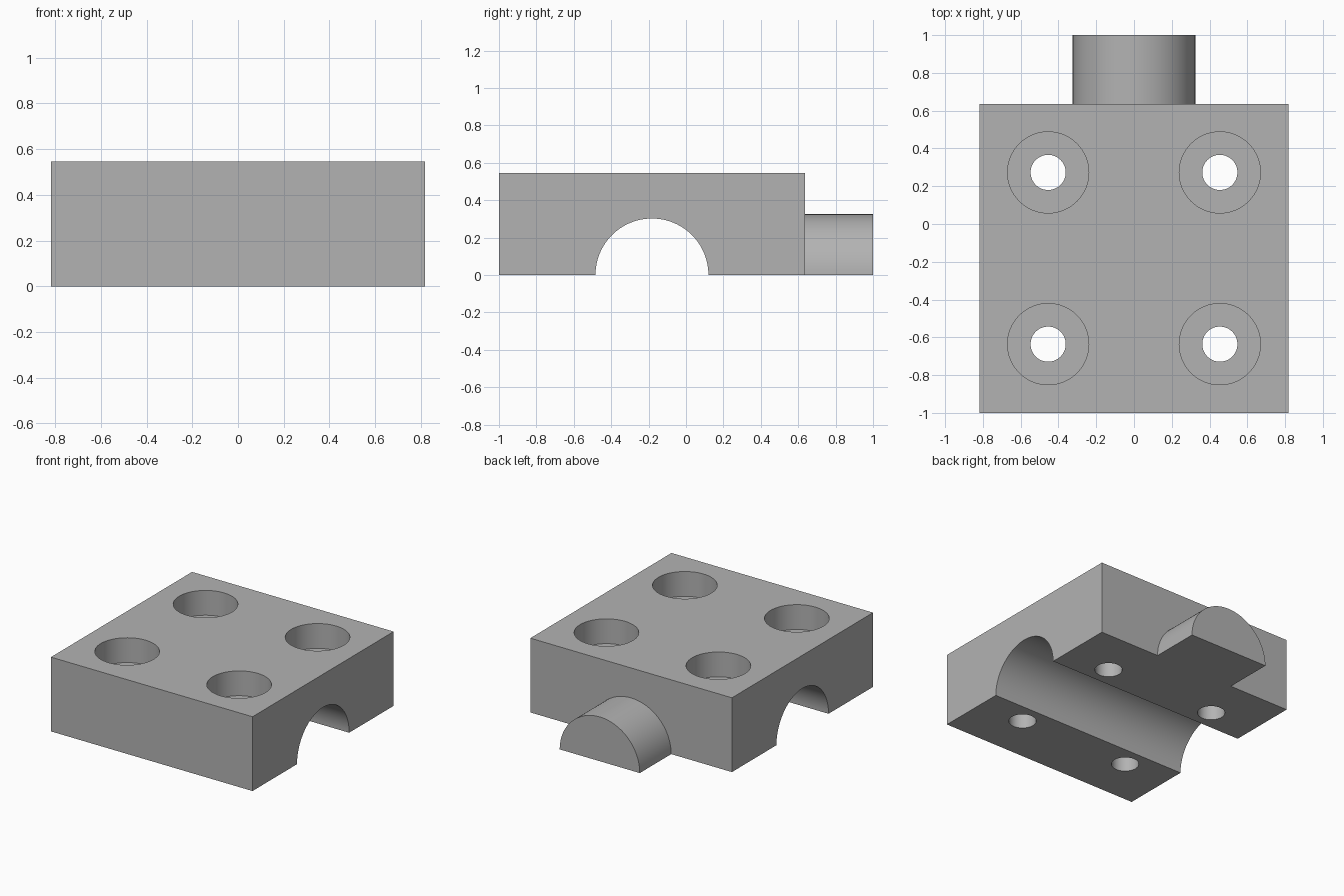
import bpy
import bmesh
from math import pi, sin, cos, radians
from mathutils import Vector

default = bpy.data.objects.get("Cube")
if default:
    bpy.data.objects.remove(default, do_unlink=True)

WIDTH, HEIGHT = 1.636, 0.545
FRONT, BACK = -1.0, 0.636
ARCH_Y, ARCH_R = -0.182, 0.302
BOSS_R = 0.325
HOLE_X, HOLE_YS = 0.4545, (-0.636, 0.273)
HOLE_R, BORE_R, BORE_DEPTH = 0.093, 0.215, 0.182

metal = bpy.data.materials.new("plain grey")
metal.use_nodes = True
grey = (0.45, 0.45, 0.45, 1)
metal.diffuse_color = grey
metal.node_tree.nodes["Principled BSDF"].inputs["Base Color"].default_value = grey


def half_circle(centre, radius, steps=48):
    """Points of an upper half circle, from low to high first coordinate."""
    return [(centre - radius * cos(pi * i / steps), radius * sin(pi * i / steps))
            for i in range(steps + 1)]


def add_object(name, bm):
    bmesh.ops.recalc_face_normals(bm, faces=bm.faces)
    mesh = bpy.data.meshes.new(name)
    bm.to_mesh(mesh)
    bm.free()
    mesh.materials.append(metal)
    obj = bpy.data.objects.new(name, mesh)
    bpy.context.collection.objects.link(obj)
    return obj


def extrude_profile(name, points, shift):
    bm = bmesh.new()
    face = bm.faces.new([bm.verts.new(p) for p in points])
    result = bmesh.ops.extrude_face_region(bm, geom=[face], use_keep_orig=True)
    moved = [v for v in result["geom"] if isinstance(v, bmesh.types.BMVert)]
    bmesh.ops.translate(bm, verts=moved, vec=Vector(shift))
    return add_object(name, bm)


def stepped_cutter(x, y):
    """Revolved cutter: narrow through hole below a wide counterbore."""
    floor = HEIGHT - BORE_DEPTH
    profile = [(0, -0.1), (HOLE_R, -0.1), (HOLE_R, floor),
               (BORE_R, floor), (BORE_R, HEIGHT + 0.1), (0, HEIGHT + 0.1)]
    bm = bmesh.new()
    verts = [bm.verts.new((x + r, y, z)) for r, z in profile]
    edges = [bm.edges.new(pair) for pair in zip(verts, verts[1:])]
    bmesh.ops.spin(bm, geom=verts + edges, cent=(x, y, 0), axis=(0, 0, 1),
                   angle=2 * pi, steps=64)
    bmesh.ops.remove_doubles(bm, verts=bm.verts, dist=1e-5)
    cutter = add_object("hole_cutter", bm)
    cutter.hide_render = True
    return cutter


def boolean(target, other, operation):
    mod = target.modifiers.new(operation.lower(), "BOOLEAN")
    mod.operation, mod.object, mod.solver = operation, other, "EXACT"
    bpy.context.view_layer.objects.active = target
    bpy.ops.object.modifier_apply(modifier=mod.name)
    bpy.data.objects.remove(other, do_unlink=True)


# Block with the arched channel running across its underside
outline = ([(FRONT, 0)] + half_circle(ARCH_Y, ARCH_R)
           + [(BACK, 0), (BACK, HEIGHT), (FRONT, HEIGHT)])
block = extrude_profile("clamp_block", [(-WIDTH / 2, y, z) for y, z in outline],
                        (WIDTH, 0, 0))

# Half-round boss on the back, joined into the block
boss = extrude_profile("boss", [(x, 0.5, z) for x, z in half_circle(0, BOSS_R)],
                       (0, 0.5, 0))
boolean(block, boss, "UNION")

# Four counterbored bolt holes
for side in (-1, 1):
    for hole_y in HOLE_YS:
        boolean(block, stepped_cutter(side * HOLE_X, hole_y), "DIFFERENCE")

bpy.ops.object.select_all(action="DESELECT")
block.select_set(True)
bpy.context.view_layer.objects.active = block
bpy.ops.object.shade_smooth_by_angle(angle=radians(30))
